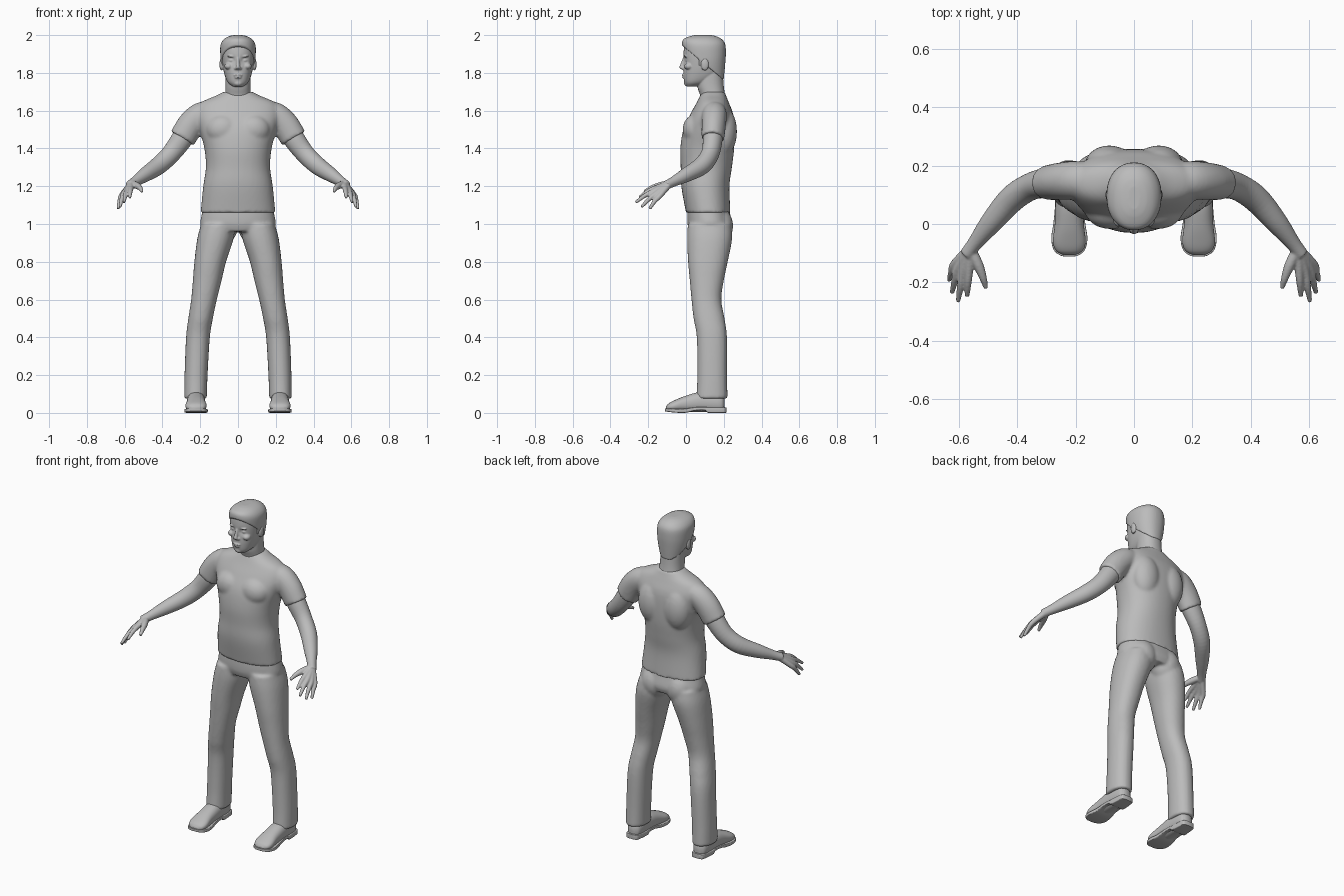
import bpy, bmesh, math
from mathutils import Vector, Matrix

cube = bpy.data.objects.get("Cube")
if cube:
    bpy.data.objects.remove(cube)

grey = bpy.data.materials.new("plain grey")
grey.use_nodes = True
colour = (0.5, 0.5, 0.5, 1)
grey.diffuse_color = colour
grey.node_tree.nodes["Principled BSDF"].inputs["Base Color"].default_value = colour

X, Y, Z = Vector((1, 0, 0)), Vector((0, 1, 0)), Vector((0, 0, 1))
SIDES = (1, -1)


def spline(points, steps):
    """Smooth a list of (x, y, z, half width, half depth) rows."""
    rows = [Vector(p) for p in points]
    rows = [rows[0] * 2 - rows[1]] + rows + [rows[-1] * 2 - rows[-2]]
    out = []
    for a, b, c, d in zip(rows, rows[1:], rows[2:], rows[3:]):
        for i in range(steps):
            t = i / steps
            out.append(b + (c - a) * (t / 2) + (a * 2 - b * 5 + c * 4 - d) * (t * t / 2)
                       + (b * 3 - a - c * 3 + d) * (t ** 3 / 2))
    return out + [rows[-2]]


def loft(bm, points, axes=None, power=2, sides=32, steps=5, flip=1):
    """Skin rounded rings along a path; axes fixes the ring plane."""
    rows = spline(points, steps)
    spots = [Vector((r[0] * flip, r[1], r[2])) for r in rows]
    rings = []
    for i, (spot, row) in enumerate(zip(spots, rows)):
        if axes:
            u, v = axes
        else:
            run = (spots[min(i + 1, len(spots) - 1)] - spots[max(i - 1, 0)]).normalized()
            u = run.cross(Z).normalized()
            v = u.cross(run)
        ring = []
        for k in range(sides):
            a = math.tau * k / sides
            c, s = math.cos(a), math.sin(a)
            c = math.copysign(abs(c) ** (2 / power), c) * max(row[3], 0.002)
            s = math.copysign(abs(s) ** (2 / power), s) * max(row[4], 0.002)
            ring.append(bm.verts.new(spot + u * c + v * s))
        rings.append(ring)
    for low, high in zip(rings, rings[1:]):
        for k in range(sides):
            n = (k + 1) % sides
            bm.faces.new((low[k], low[n], high[n], high[k]))
    bm.faces.new(rings[0][::-1])
    bm.faces.new(rings[-1])


def body(bm, rows, power=2.2, sides=48):
    """Centred upright loft from (height, half width, front, back) rows."""
    points = [(0, (f + b) / 2, z, w, (b - f) / 2) for z, w, f, b in rows]
    loft(bm, points, (X, Y), power, sides)


def blob(bm, centre, size):
    matrix = Matrix.Translation(centre) @ Matrix.Diagonal((*size, 1))
    bmesh.ops.create_uvsphere(bm, u_segments=24, v_segments=16, radius=1, matrix=matrix)


def pair(bm, centre, size):
    for s in SIDES:
        blob(bm, (centre[0] * s, centre[1], centre[2]), size)


def finish(bm, name, voxel=0, relax=3):
    """Turn the shapes into one object, fused when a voxel size is given."""
    bmesh.ops.recalc_face_normals(bm, faces=bm.faces)
    mesh = bpy.data.meshes.new(name)
    bm.to_mesh(mesh)
    bm.free()
    mesh.materials.append(grey)
    obj = bpy.data.objects.new(name, mesh)
    bpy.context.collection.objects.link(obj)
    bpy.ops.object.select_all(action="DESELECT")
    obj.select_set(True)
    bpy.context.view_layer.objects.active = obj
    bpy.ops.object.shade_smooth_by_angle(angle=math.radians(40))
    if voxel:
        fuse = obj.modifiers.new("fuse", "REMESH")
        fuse.mode = "VOXEL"
        fuse.voxel_size = voxel
        fuse.use_smooth_shade = True
        soft = obj.modifiers.new("soften", "SMOOTH")
        soft.iterations = relax
    return obj


# Shirt: trunk, shoulder blades, chest and short sleeves
bm = bmesh.new()
body(bm, [(1.06, .198, 0, .235), (1.2, .184, -.025, .23), (1.3, .17, -.028, .243),
          (1.4, .178, -.03, .255), (1.5, .205, -.014, .257), (1.58, .225, .022, .25),
          (1.64, .2, .055, .228), (1.68, .115, .075, .212), (1.7, .078, .085, .205)])
pair(bm, (.085, .2, 1.49), (.085, .07, .13))
pair(bm, (.08, .05, 1.5), (.09, .068, .08))
for s in SIDES:
    loft(bm, [(.15, .15, 1.6, .06, .055), (.2, .15, 1.575, .066, .068),
              (.25, .147, 1.525, .064, .072), (.295, .142, 1.453, .06, .071)], flip=s)
finish(bm, "shirt", .009, 5)

# Trousers: hips, seat and two legs
bm = bmesh.new()
body(bm, [(.96, .18, .02, .235), (1, .2, .008, .245), (1.06, .19, .008, .232),
          (1.12, .175, .015, .22)])
pair(bm, (.085, .165, .99), (.085, .085, .1))
for s in SIDES:
    loft(bm, [(.225, .137, .075, .06, .083), (.222, .139, .2, .061, .079),
              (.212, .137, .4, .063, .08), (.198, .122, .5, .065, .082),
              (.18, .108, .6, .068, .079), (.163, .11, .7, .076, .09),
              (.147, .116, .8, .084, .105), (.12, .125, .92, .096, .119),
              (.105, .125, 1, .09, .115)], (X, Y), 2.2, flip=s)
finish(bm, "trousers", .009, 4)

# Bare arms and hands
wrist = Vector((.562, -.085, 1.215))
fingers = [((.567, -.165, 1.188), (.573, -.248, 1.14)),
           ((.588, -.165, 1.176), (.604, -.266, 1.115)),
           ((.605, -.155, 1.162), (.625, -.236, 1.09)),
           ((.617, -.138, 1.15), (.635, -.193, 1.08))]
for s, side in zip(SIDES, ("left", "right")):
    bm = bmesh.new()
    loft(bm, [(.25, .147, 1.53, .05, .055), (.295, .142, 1.453, .052, .057),
              (.355, .128, 1.372, .047, .051), (.42, .085, 1.31, .046, .048),
              (.49, .005, 1.262, .038, .039), (.545, -.065, 1.225, .026, .027),
              (.575, -.105, 1.205, .024, .024)], flip=s)
    for knuckle, tip in fingers:
        k, t = Vector(knuckle), Vector(tip)
        start = wrist.lerp(k, .1)
        bend = k.lerp(t, .5) + Z * .006
        path = zip((start, k, bend, t), (.018, .0145, .012, .008))
        loft(bm, [(*p, r, r) for p, r in path], sides=16, flip=s)
    loft(bm, [(*wrist, .018, .018), (.535, -.14, 1.203, .018, .018),
              (.518, -.185, 1.19, .013, .013), (.508, -.22, 1.172, .008, .008)],
         sides=16, flip=s)
    finish(bm, side + "_arm", .0045, 3)

# Head: skull with eye hollows, then features and neck
bm = bmesh.new()
body(bm, [(1.728, .028, .004, .06), (1.75, .054, -.008, .12), (1.79, .071, -.013, .18),
          (1.84, .081, -.012, .2), (1.9, .086, -.013, .203), (1.95, .083, -.006, .198),
          (1.98, .06, .02, .17), (1.99, .03, .05, .13)], 2.3, 96)
for v in bm.verts:
    for s in SIDES:
        gap = (v.co - Vector((.033 * s, -.008, 1.868))).length
        v.co.y += .013 * math.exp(-(gap / .017) ** 2)
body(bm, [(1.64, .085, .08, .215), (1.68, .07, .075, .207), (1.73, .066, .06, .2),
          (1.8, .066, .06, .195)])
loft(bm, [(0, -.008, 1.88, .007, .008), (0, -.018, 1.85, .009, .01),
          (0, -.024, 1.828, .013, .011), (0, -.01, 1.815, .014, .006)], (X, Y), sides=20)
pair(bm, (.012, -.012, 1.824), (.009, .01, .008))      # nostrils
pair(bm, (.033, .008, 1.866), (.017, .011, .009))      # eyelids
pair(bm, (.034, -.002, 1.888), (.023, .009, .006))     # brows
pair(bm, (.05, .015, 1.835), (.022, .025, .018))       # cheeks
pair(bm, (.088, .1, 1.845), (.01, .021, .033))         # ears
blob(bm, (0, -.011, 1.788), (.024, .011, .006))        # upper lip
blob(bm, (0, -.01, 1.776), (.02, .011, .006))          # lower lip
blob(bm, (0, .006, 1.746), (.024, .017, .017))         # chin
finish(bm, "head", .004, 2)

# Hair: cap trimmed along a slope from forehead to nape
bm = bmesh.new()
body(bm, [(1.75, .068, .01, .198), (1.84, .088, -.006, .207), (1.9, .094, -.014, .211),
          (1.95, .092, -.021, .208), (1.978, .075, -.014, .19), (1.994, .048, .02, .16),
          (2, .02, .05, .13)], 2.2)
bmesh.ops.bisect_plane(bm, geom=bm.verts[:] + bm.edges[:] + bm.faces[:],
                       plane_co=(0, -.02, 1.945), plane_no=(0, .175, .21), clear_inner=True)
bmesh.ops.holes_fill(bm, edges=[e for e in bm.edges if e.is_boundary])
for s in SIDES:
    loft(bm, [(.083, .085, 1.9, .008, .02), (.081, .08, 1.86, .007, .013),
              (.079, .076, 1.835, .004, .008)], (X, Y), sides=16, flip=s)
finish(bm, "hair", .005, 2)

# Shoes: rounded uppers on flat soles with a raised arch
upper = [(.205, .02, .045, .03), (.18, .042, .052, .05), (.08, .048, .058, .053),
         (0, .05, .048, .043), (-.06, .056, .037, .03), (-.092, .045, .03, .02),
         (-.106, .02, .025, .009)]
sole = [(.214, .022, .015, .014), (.2, .04, .015, .015), (.12, .048, .015, .015),
        (.1, .048, .022, .009), (.05, .05, .021, .009), (0, .055, .012, .011),
        (-.05, .062, .011, .01), (-.09, .053, .014, .009), (-.108, .03, .016, .008),
        (-.112, .012, .017, .007)]
for s, side in zip(SIDES, ("left", "right")):
    for rows, name, power in ((upper, "shoe", 2.3), (sole, "sole", 9)):
        bm = bmesh.new()
        loft(bm, [(.222, y, z, w, h) for y, w, z, h in rows], (X, Z), power, flip=s)
        finish(bm, side + "_" + name)
